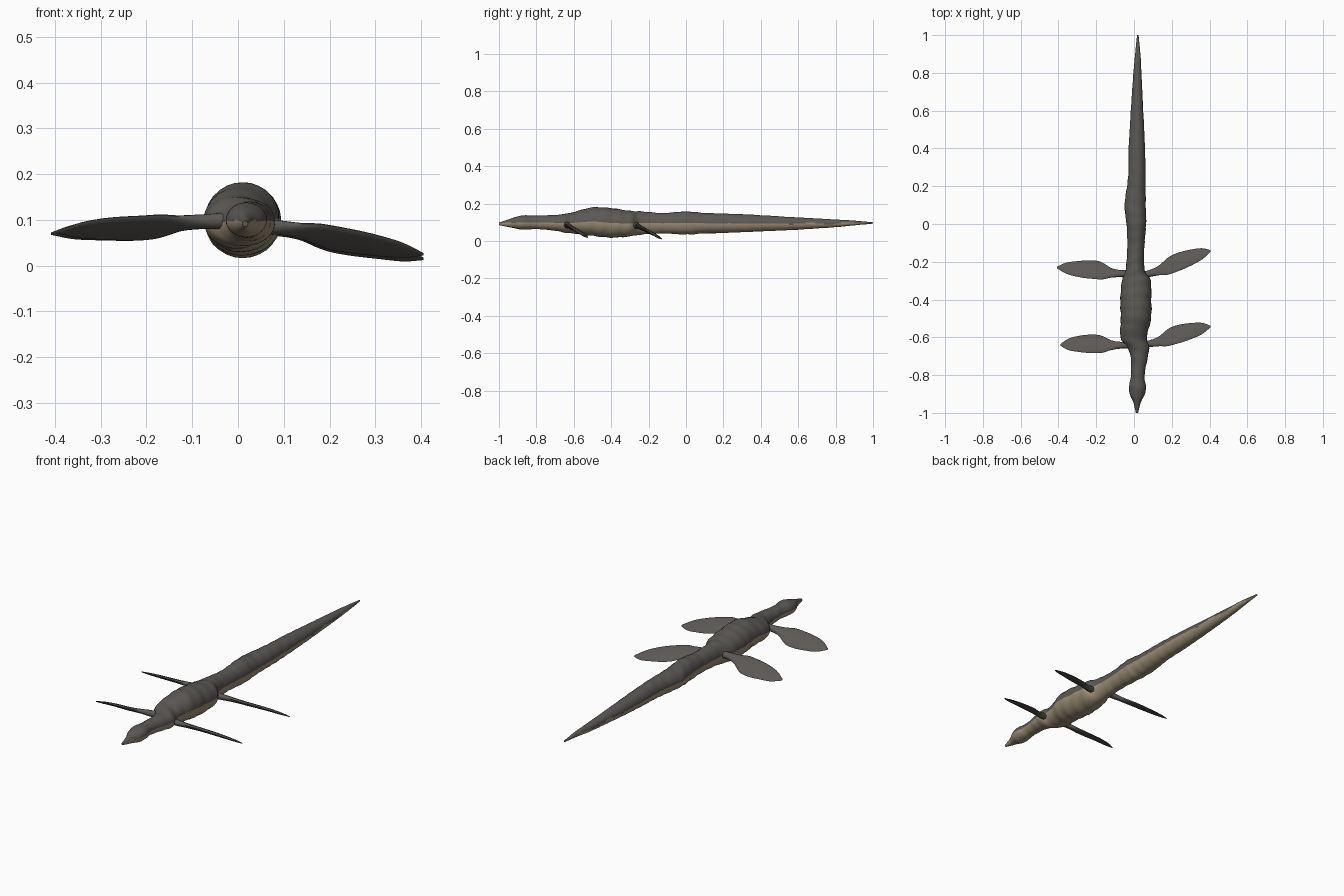
import bpy, bmesh, math, random
from mathutils import Vector

random.seed(4)
cube = bpy.data.objects.get("Cube")
if cube:
    bpy.data.objects.remove(cube)


def material(name, rgb):
    m = bpy.data.materials.new(name)
    m.use_nodes = True
    m.diffuse_color = (*rgb, 1)
    bsdf = m.node_tree.nodes["Principled BSDF"]
    bsdf.inputs["Base Color"].default_value = (*rgb, 1)
    bsdf.inputs["Roughness"].default_value = 0.8
    return m


grey = material("dark grey skin", (0.105, 0.098, 0.09))
tan = material("tan belly", (0.33, 0.27, 0.18))


def spline(rows, t):
    """Smooth interpolation through rows, t from 0 to 1."""
    s = t * (len(rows) - 1)
    i = min(int(s), len(rows) - 2)
    u = s - i
    b, c = Vector(rows[i]), Vector(rows[i + 1])
    a = Vector(rows[i - 1]) if i else b
    d = Vector(rows[i + 2]) if i + 2 < len(rows) else c
    m, n = (c - a) / 2, (d - b) / 2
    return (b * (1 + 2 * u) * (1 - u) ** 2 + m * u * (1 - u) ** 2
            + c * u * u * (3 - 2 * u) + n * u * u * (u - 1))


def loft(name, rings, mats, rule=None):
    """Skin a list of closed rings and cap both ends."""
    bm = bmesh.new()
    loops = [[bm.verts.new(p) for p in ring] for ring in rings]
    n = len(loops[0])
    for a, b in zip(loops, loops[1:]):
        for k in range(n):
            f = bm.faces.new((a[k], a[(k + 1) % n], b[(k + 1) % n], b[k]))
            if rule:
                f.material_index = rule(f.calc_center_median())
    bm.faces.new(loops[0])
    bm.faces.new(loops[-1])
    bmesh.ops.recalc_face_normals(bm, faces=bm.faces)
    mesh = bpy.data.meshes.new(name)
    bm.to_mesh(mesh)
    bm.free()
    for m in mats:
        mesh.materials.append(m)
    ob = bpy.data.objects.new(name, mesh)
    bpy.context.collection.objects.link(ob)
    bpy.context.view_layer.objects.active = ob
    bpy.ops.object.select_all(action='DESELECT')
    ob.select_set(True)
    bpy.ops.object.shade_smooth_by_angle(angle=math.radians(50))
    return ob


# Body stations: y, centre x, half width, bottom z, top z
body = [
    (-1.0, .016, .006, .085, .098), (-.95, .016, .018, .075, .115),
    (-.88, .018, .045, .062, .136), (-.8, .02, .036, .064, .136),
    (-.7, .028, .046, .055, .14), (-.65, .02, .06, .045, .145),
    (-.6, -.002, .07, .04, .155), (-.5, .01, .08, .028, .18),
    (-.4, .01, .082, .018, .176), (-.3, .012, .076, .025, .162),
    (-.24, .006, .05, .034, .158), (-.12, .01, .045, .04, .15),
    (0, .012, .052, .035, .158), (.1, .006, .056, .04, .15),
    (.25, .015, .046, .045, .145), (.4, .015, .043, .051, .138),
    (.6, .016, .033, .061, .126), (.8, .018, .021, .074, .115),
    (.9, .02, .014, .084, .109), (1.0, .02, .004, .093, .1)]

STEPS, SIDES = 170, 28
rings, mid = [], []
for i in range(STEPS + 1):
    y, cx, w, lo, hi = spline(body, i / STEPS)
    # Shallow skin folds, slightly skewed round the body
    ring = []
    for k in range(SIDES):
        a = math.tau * k / SIDES
        fold = 1 + .018 * math.sin(y * 95 + 2 * math.sin(a + y * 7)) + random.uniform(-.008, .008)
        ring.append((cx + w * fold * math.cos(a), y,
                     (lo + hi) / 2 + (hi - lo) / 2 * fold * math.sin(a)))
    rings.append(ring)
    mid.append((y, (lo + hi) / 2))


def belly(c):
    # Tan below a wavering line along the flank
    z = min(mid, key=lambda m: abs(m[0] - c.y))[1]
    return int(c.z < z + .004 * math.sin(c.y * 31))


loft("body", rings, [grey, tan], belly)

# Half chord and thickness from shoulder to tip, shared by every flipper
blade = [(.02, .018), (.019, .016), (.03, .012), (.053, .01),
         (.056, .009), (.05, .008), (.036, .006), (.005, .002)]


def flipper(name, path):
    rings = []
    for i in range(29):
        t = i / 28
        c = spline(path, t)
        half, thick = spline(blade, t)
        # Leading edge is carried higher than the trailing edge
        chord = Vector((0, -.87, .46))
        up = Vector((0, .46, .87))
        rings.append([c + chord * half * math.cos(math.tau * k / 16)
                      + up * thick * math.sin(math.tau * k / 16) for k in range(16)])
    loft(name, rings, [grey])


flipper("front_left_flipper", [(.04, -.64, .088), (.12, -.625, .079), (.21, -.59, .06),
                               (.31, -.565, .043), (.405, -.543, .025)])
flipper("front_right_flipper", [(-.03, -.64, .098), (-.11, -.642, .094), (-.2, -.635, .083),
                                (-.3, -.635, .08), (-.39, -.64, .073)])
flipper("rear_left_flipper", [(.03, -.275, .086), (.12, -.25, .076), (.21, -.21, .055),
                              (.31, -.175, .037), (.405, -.143, .015)])
flipper("rear_right_flipper", [(-.02, -.262, .098), (-.11, -.26, .094), (-.2, -.243, .083),
                               (-.3, -.238, .078), (-.408, -.23, .07)])
